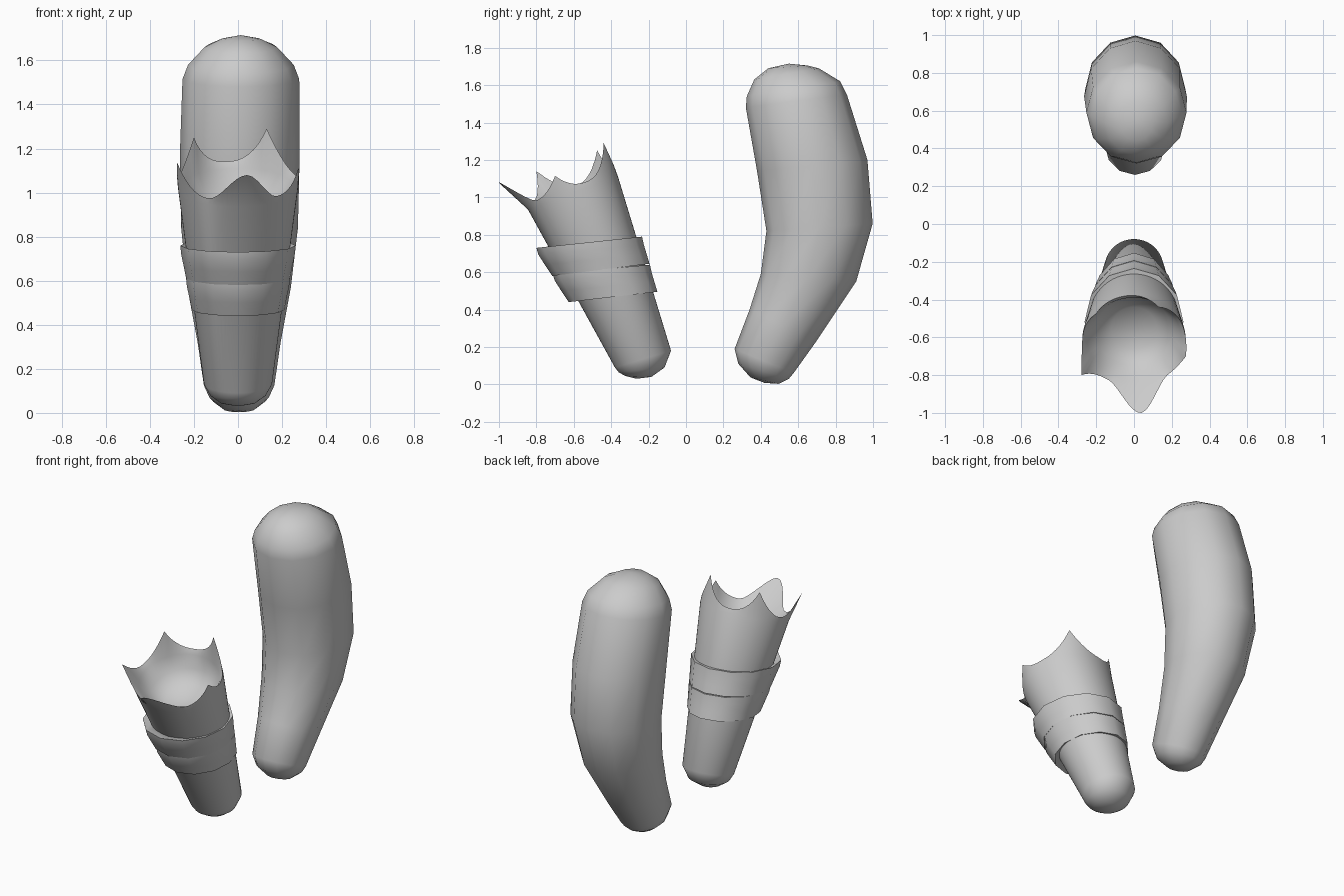
import bpy, bmesh
from math import sin, cos, pi, radians
from mathutils import Vector

if "Cube" in bpy.data.objects:
    bpy.data.objects.remove(bpy.data.objects["Cube"])


def ring(f, b, w, n, cx=0.0):
    """Tilted elliptical ring through a front and a back (y, z) point, half width w."""
    pts = []
    for i in range(n):
        a = 2 * pi * i / n
        t = (1 - cos(a)) / 2
        pts.append(Vector((cx + w * sin(a), f[0] + (b[0] - f[0]) * t, f[1] + (b[1] - f[1]) * t)))
    return pts


def loft(name, rings, closed=False, angle=40):
    bm = bmesh.new()
    loops = [[bm.verts.new(p) for p in r] for r in rings]
    if closed:
        loops.append(loops[0])
    for lo, hi in zip(loops, loops[1:]):
        n = len(lo)
        for i in range(n):
            j = (i + 1) % n
            bm.faces.new((lo[i], lo[j], hi[j], hi[i]))
    bmesh.ops.remove_doubles(bm, verts=bm.verts, dist=0.0005)
    bmesh.ops.recalc_face_normals(bm, faces=bm.faces)
    mesh = bpy.data.meshes.new(name)
    bm.to_mesh(mesh)
    bm.free()
    ob = bpy.data.objects.new(name, mesh)
    bpy.context.collection.objects.link(ob)
    bpy.ops.object.select_all(action='DESELECT')
    ob.select_set(True)
    bpy.context.view_layer.objects.active = ob
    bpy.ops.object.shade_smooth_by_angle(angle=radians(angle))
    return ob


# Bent rounded limb: front point, back point, half width, x centre
limb = [
    ((.42, .008), (.42, .008), 0, .005),
    ((.345, .037), (.495, .003), .075, .005),
    ((.28, .11), (.55, .03), .135, .005),
    ((.26, .19), (.575, .06), .16, .005),
    ((.34, .40), (.70, .235), .188, .005),
    ((.40, .59), (.91, .55), .235, .005),
    ((.43, .82), (.998, .86), .265, .007),
    ((.38, 1.14), (.97, 1.20), .272, .008),
    ((.32, 1.48), (.86, 1.55), .265, .013),
    ((.325, 1.54), (.825, 1.62), .24, .013),
    ((.365, 1.63), (.71, 1.69), .165, .013),
    ((.44, 1.69), (.65, 1.705), .09, .013),
    ((.55, 1.715), (.55, 1.715), 0, .013),
]
loft("bent_limb", [ring(f, b, w, 12, cx) for f, b, w, cx in limb])

# Torn sleeve: rounded base, tapered wall, jagged rim, shallow hollow
N = 72
outer = [
    ((-.265, .03), (-.265, .03), 0),
    ((-.325, .045), (-.185, .04), .075),
    ((-.36, .065), (-.115, .09), .125),
    ((-.38, .09), (-.08, .18), .155),
    ((-.845, .935), (-.365, 1.115), .273),
]
sleeve = [ring(f, b, w, N) for f, b, w in outer]
base = sleeve[-1]

# Rim spikes: angle, tip, valley angle before and after, rounded tip or not
spikes = [
    (10, (.04, -1.0, 1.08), -30, 40, True),
    (75, (.275, -.70, 1.115), 40, 110, False),
    (150, (.13, -.44, 1.29), 110, 190, False),
    (230, (-.20, -.475, 1.25), 190, 262, False),
    (295, (-.278, -.80, 1.14), 262, 330, False),
]
axis = Vector((0, -.4, .91))
rim = []
for i, p in enumerate(base):
    a = i * 360 / N
    for peak, tip, lo, hi, rounded in spikes:
        d = a - 360 if a - 330 >= 0 and peak == 10 else a
        if lo <= d < hi:
            t = (d - lo) / (peak - lo) if d < peak else (hi - d) / (hi - peak)
            s = t * t * (3 - 2 * t) if rounded else t ** 2.3
            off = Vector(tip) - base[round(peak * N / 360)]
            rim.append(p + off * s + axis * .03 * (1 - s))
            break
inner = [
    ((-.82, .95), (-.39, 1.11), .25),
    ((-.75, .88), (-.39, 1.02), .20),
    ((-.66, .85), (-.44, .94), .12),
    ((-.55, .88), (-.55, .88), 0),
]
loft("torn_sleeve", sleeve + [rim] + [ring(f, b, w, N) for f, b, w in inner], angle=50)

# Two bulging bands wrapped round the sleeve
for name, dy, dz, dw in (("upper_band", 0, 0, 0), ("lower_band", 1, 1, 1)):
    prof = [
        ((-.70, .71), (-.27, .785), .225),
        ((-.80, .73), (-.235, .79), .262),
        ((-.79, .695), (-.225, .745), .258),
        ((-.755, .64), (-.21, .695), .247),
        ((-.715, .58), (-.195, .645), .236),
        ((-.60, .60), (-.225, .65), .20),
    ]
    sh = lambda f, b, w: ((f[0] + .088 * dy, f[1] - .14 * dz), (b[0] + .042 * dy, b[1] - .15 * dz), w - .026 * dw)
    loft(name, [ring(*sh(*q), 12) for q in prof], closed=True)
